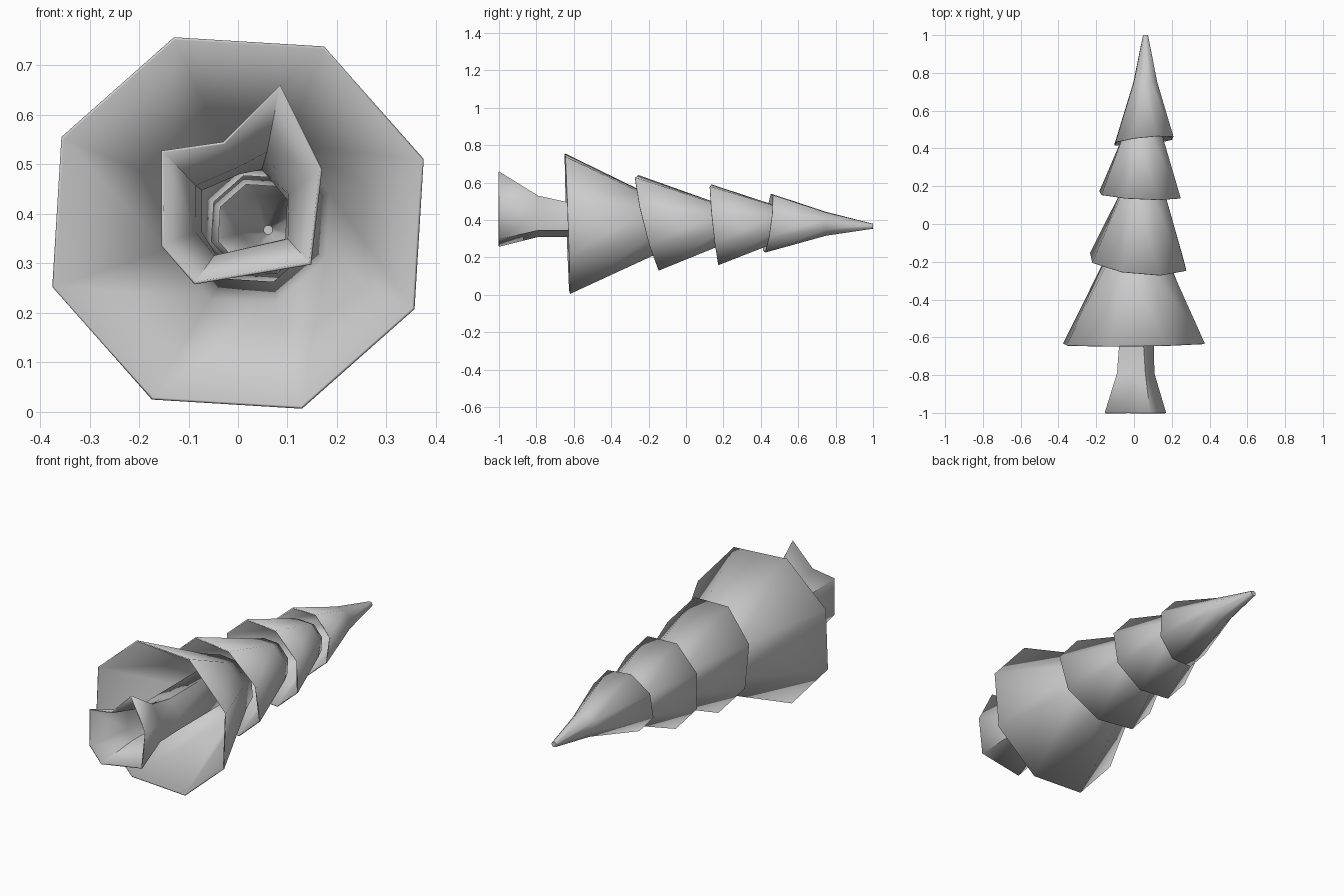
import bpy, bmesh, math

if "Cube" in bpy.data.objects:
    bpy.data.objects.remove(bpy.data.objects["Cube"])

SIDES, TWIST = 8, math.radians(19)


def octagon(cx, y, cz, r, slope_x=0.0, slope_z=0.0):
    """Ring around the y axis, tilted by the two slopes."""
    ring = []
    for i in range(SIDES):
        a = TWIST + i * 2 * math.pi / SIDES
        dx, dz = r * math.cos(a), r * math.sin(a)
        ring.append((cx + dx, y + slope_x * dx + slope_z * dz, cz + dz))
    return ring


def shell(name, rings, cap=False):
    """Thin hollow skin through the rings, optionally closed at the last."""
    bm = bmesh.new()
    loops = [[bm.verts.new(p) for p in ring] for ring in rings]
    for a, b in zip(loops, loops[1:]):
        for i in range(len(a)):
            j = (i + 1) % len(a)
            bm.faces.new((a[i], a[j], b[j], b[i]))
    if cap:
        bm.faces.new(loops[-1])
    bmesh.ops.recalc_face_normals(bm, faces=bm.faces)
    # make sure normals point away from the axis
    f = bm.faces[0] if not hasattr(bm.faces, "ensure_lookup_table") else (bm.faces.ensure_lookup_table(), bm.faces[0])[1]
    c = f.calc_center_median()
    mid = sum(p[0] for p in rings[0]) / len(rings[0]), sum(p[2] for p in rings[0]) / len(rings[0])
    if f.normal.x * (c.x - mid[0]) + f.normal.z * (c.z - mid[1]) < 0:
        bmesh.ops.reverse_faces(bm, faces=bm.faces)
    mesh = bpy.data.meshes.new(name)
    bm.to_mesh(mesh)
    bm.free()
    obj = bpy.data.objects.new(name, mesh)
    bpy.context.collection.objects.link(obj)
    mod = obj.modifiers.new("skin", 'SOLIDIFY')
    mod.thickness, mod.offset = 0.006, -1
    bpy.ops.object.select_all(action='DESELECT')
    obj.select_set(True)
    bpy.context.view_layer.objects.active = obj
    bpy.ops.object.shade_smooth_by_angle(angle=math.radians(50))
    return obj


# Branch tiers: flared rim, then narrow end tucked inside the next tier
shell("bottom_tier", [octagon(0, -0.633, 0.381, 0.397, 0.01, -0.033),
                      octagon(0.02, -0.20, 0.385, 0.18, -0.05, -0.22),
                      octagon(0.03, -0.10, 0.385, 0.135, -0.05, -0.2)])
shell("lower_middle_tier", [octagon(0.022, -0.20, 0.385, 0.27, -0.1, -0.245),
                            octagon(0.045, 0.15, 0.378, 0.130, 0, -0.1),
                            octagon(0.045, 0.20, 0.378, 0.110)])
shell("upper_middle_tier", [octagon(0.032, 0.155, 0.375, 0.228, -0.05, -0.105),
                            octagon(0.042, 0.45, 0.374, 0.117, 0.05, 0.1),
                            octagon(0.045, 0.50, 0.374, 0.095)])
shell("top_tier", [octagon(0.052, 0.44, 0.384, 0.166, 0.1, 0.125),
                   octagon(0.060, 0.75, 0.380, 0.067),
                   octagon(0.061, 1.0, 0.367, 0.014)], cap=True)

# Trunk: seven-sided tube with uneven root flares at the open foot
foot = [(0.17, 0.49), (0.085, 0.66), (-0.03, 0.545), (-0.155, 0.527),
        (-0.155, 0.335), (-0.088, 0.257), (0.148, 0.297)]
neck = [(0.108, 0.44), (0.06, 0.53), (0.0, 0.50), (-0.09, 0.46),
        (-0.09, 0.36), (-0.05, 0.31), (0.105, 0.345)]
upper = [(0.105, 0.43), (0.05, 0.495), (0.0, 0.485), (-0.078, 0.45),
         (-0.078, 0.36), (-0.045, 0.31), (0.1, 0.345)]
shell("trunk", [[(x, y, z) for x, z in ring] for y, ring in
                ((-1.0, foot), (-0.79, neck), (-0.63, upper), (-0.2, upper))])
